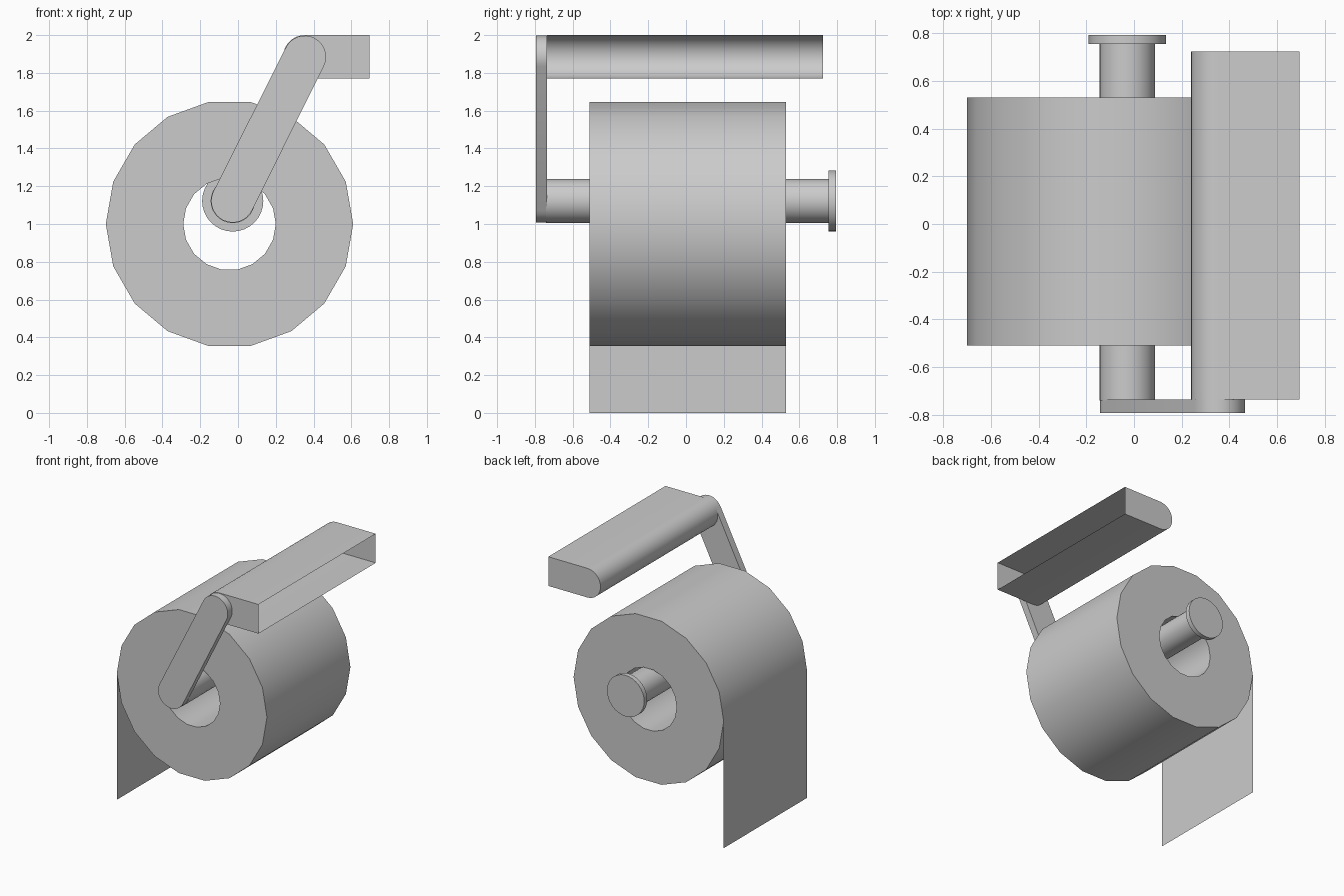
import bpy, bmesh, math

if "Cube" in bpy.data.objects:
    bpy.data.objects.remove(bpy.data.objects["Cube"])


def arc(cx, cz, r, a0, a1, n):
    """Points on an arc in the xz plane, both ends included."""
    return [(cx + r * math.cos(math.radians(a0 + (a1 - a0) * i / n)),
             cz + r * math.sin(math.radians(a0 + (a1 - a0) * i / n))) for i in range(n + 1)]


def circle(cx, cz, r, n):
    return arc(cx, cz, r, 0, 360, n)[:-1]


def prism(name, pts, y0, y1, hole=None, closed=True):
    """Extrude an xz profile along y; an equal-count hole makes a tube."""
    bm = bmesh.new()

    def wall(loop, is_closed):
        a, b = [[bm.verts.new((x, y, z)) for x, z in loop] for y in (y0, y1)]
        n = len(loop)
        for i in range(n if is_closed else n - 1):
            j = (i + 1) % n
            bm.faces.new((a[i], a[j], b[j], b[i]))
        return a, b

    outer = wall(pts, closed)
    if hole:
        inner = wall(hole, True)
        for o, h in zip(outer, inner):
            for i in range(len(o)):
                j = (i + 1) % len(o)
                bm.faces.new((o[i], o[j], h[j], h[i]))
    else:
        for o in outer:
            bm.faces.new(o)
    bmesh.ops.recalc_face_normals(bm, faces=bm.faces)
    me = bpy.data.meshes.new(name)
    bm.to_mesh(me)
    bm.free()
    ob = bpy.data.objects.new(name, me)
    bpy.context.collection.objects.link(ob)
    bpy.ops.object.select_all(action='DESELECT')
    ob.select_set(True)
    bpy.context.view_layer.objects.active = ob
    bpy.ops.object.shade_smooth_by_angle(angle=math.radians(35))
    return ob


# Paper roll: 18-sided tube
RX, RZ, RR = -0.045, 1.0, 0.655
prism("paper_roll", circle(RX, RZ, RR, 18), -0.51, 0.53, hole=circle(RX, RZ, 0.245, 18))

# Hanging sheet: single flat plane from the roll's left side
me = bpy.data.meshes.new("loose_sheet")
sx = RX - RR
me.from_pydata([(sx, -0.51, 0), (sx, 0.53, 0), (sx, 0.53, RZ), (sx, -0.51, RZ)],
               [], [(0, 3, 2, 1)])
bpy.context.collection.objects.link(bpy.data.objects.new("loose_sheet", me))

# Spindle and its end flange
PX, PZ = -0.028, 1.122
prism("spindle", circle(PX, PZ, 0.117, 32), -0.74, 0.757, )
prism("spindle_flange", circle(PX, PZ, 0.162, 32), 0.755, 0.793)

# Arm: slanted bar with rounded ends
CX, CZ, CR = 0.354, 1.885, 0.115
t = math.degrees(math.atan2(CZ - PZ, CX - PX))
prism("arm", arc(CX, CZ, 0.112, t - 90, t + 90, 16) + arc(PX, PZ, 0.114, t + 90, t + 270, 16),
      -0.793, -0.737)

# Cover: thin shell, rounded on the left, open on the right, closed at both ends
prism("cover", [(0.695, 2.0)] + arc(CX, CZ, CR, 90, 270, 16) + [(0.695, 1.77)],
      -0.737, 0.724, closed=False)
